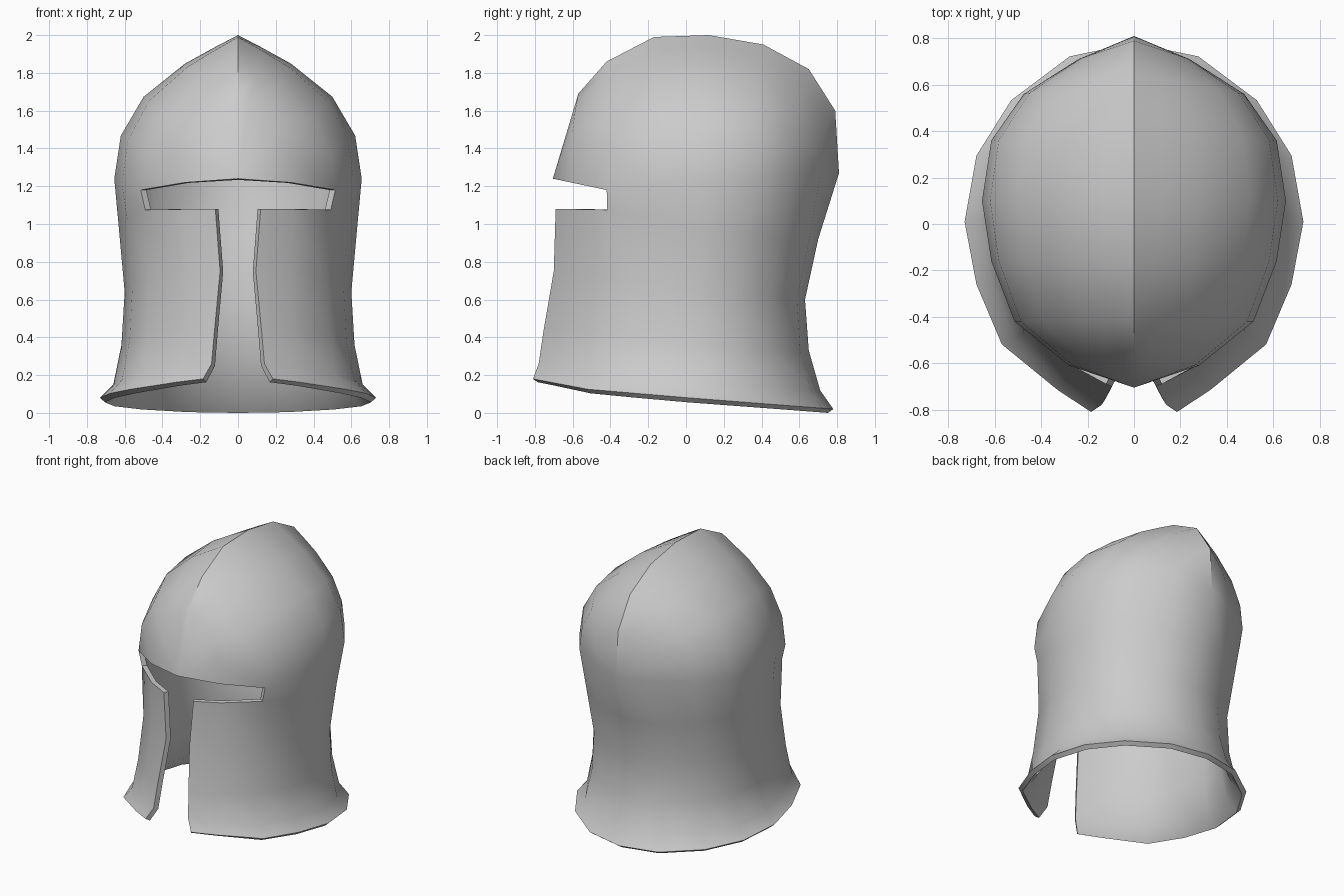
import bpy, bmesh
from mathutils import Vector

if "Cube" in bpy.data.objects:
    bpy.data.objects.remove(bpy.data.objects["Cube"])

# brow ring (right half, front centre to back centre) and the crest above it
BROW = [(0, -.705, 1.24), (.28, -.61, 1.22), (.515, -.42, 1.18), (.615, -.16, 1.21), (.655, .1, 1.24),
        (.615, .36, 1.25), (.475, .56, 1.26), (.24, .71, 1.27), (0, .81, 1.27)]
CREST = [(-.705, 1.24), (-.57, 1.69), (-.42, 1.86), (-.17, 1.99), (.12, 2.0),
         (.41, 1.95), (.65, 1.82), (.79, 1.6), (.81, 1.27)]
# pointed-arch section from crest to brow: (inward share, upward share)
ARCH = [(1, 1), (.8, .91), (.57, .80), (.237, .57), (.053, .30), (0, 0)]

# unit half outline for the rings below the eye slit
NX = [0, .45, .78, .93, 1, .93, .725, .38, 0]
NY = [-1, -.885, -.645, -.33, 0, .37, .68, .925, 1]
# slot edge x, half width, y front / middle / back, z at slot, slit end, side, back
SKIRT = [(.12, .63, -.69, .08, .70, 1.08, 1.075, .97, .92),
         (.095, .60, -.70, .06, .63, .75, .72, .64, .60),
         (.125, .617, -.755, .04, .65, .43, .41, .36, .33),
         (.14, .66, -.78, .02, .71, .26, .20, .15, .12),
         (.185, .73, -.81, .01, .78, .18, .125, .08, .02)]


def skirt_row(ex, w, yf, ym, yb, z0, z1, z2, z3):
    row = []
    for i, (nx, ny) in enumerate(zip(NX, NY)):
        x = ex if i == 0 else nx * w
        y = ym + ny * ((ym - yf) if ny < 0 else (yb - ym))
        if ny < -.645:
            z = z1 + (z0 - z1) * (-ny - .645) / .355
        elif ny < 0:
            z = z2 + (z1 - z2) * -ny / .645
        else:
            z = z2 + (z3 - z2) * ny
        row.append(Vector((x, y, z)))
    return row


rows = []
for h, v in ARCH:
    rows.append([Vector((x * (1 - h), y + (gy - y) * h, z + (gz - z) * v))
                 for (x, y, z), (gy, gz) in zip(BROW, CREST)])
rows += [skirt_row(*s) for s in SKIRT]

# half shell, leaving the eye slit and face slot open, then mirrored
bm = bmesh.new()
for side in (1, -1):
    grid = [[bm.verts.new((p.x * side, p.y, p.z)) for p in r] for r in rows]
    for r in range(len(grid) - 1):
        for c in range(8):
            if r == len(ARCH) - 1 and c < 2:
                continue
            quad = [grid[r][c], grid[r + 1][c], grid[r + 1][c + 1], grid[r][c + 1]]
            bm.faces.new(quad if side == 1 else quad[::-1])
bmesh.ops.remove_doubles(bm, verts=bm.verts, dist=.001)
bm.normal_update()
mid = Vector((0, 0, 1))
if sum(f.normal.dot(f.calc_center_median() - mid) for f in bm.faces) < 0:
    bmesh.ops.reverse_faces(bm, faces=bm.faces)
mesh = bpy.data.meshes.new("helmet_shell")
bm.to_mesh(mesh)
bm.free()
helmet = bpy.data.objects.new("helmet_shell", mesh)
bpy.context.collection.objects.link(helmet)
bpy.context.view_layer.objects.active = helmet
helmet.select_set(True)

# plate thickness, inwards
solid = helmet.modifiers.new("thickness", 'SOLIDIFY')
solid.thickness = .035
solid.offset = -1
bpy.ops.object.modifier_apply(modifier=solid.name)
bpy.ops.object.shade_smooth_by_angle(angle=.64)
